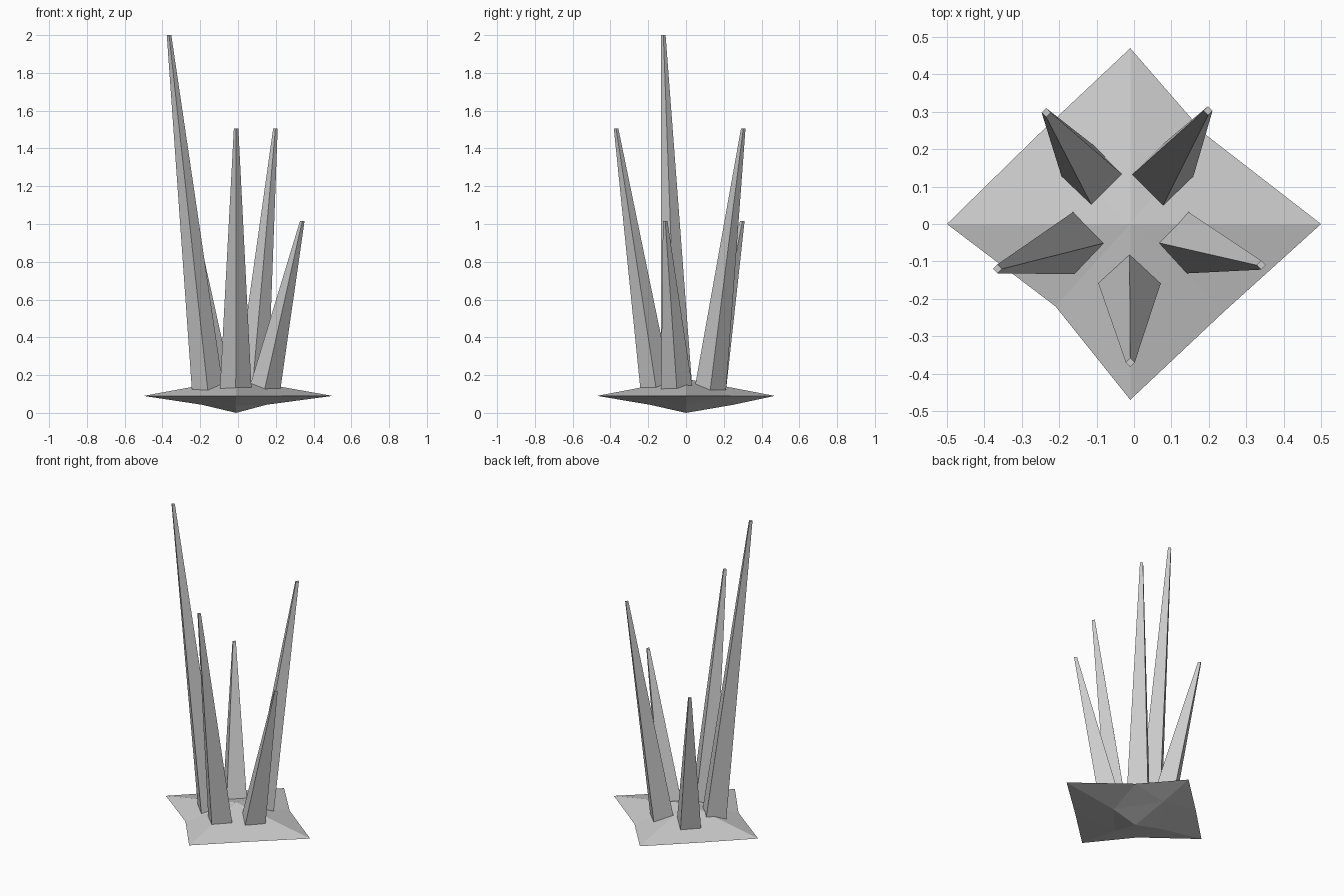
import bpy
from math import cos, sin, pi

if "Cube" in bpy.data.objects:
    bpy.data.objects.remove(bpy.data.objects["Cube"])


def mesh_object(name, verts, faces):
    mesh = bpy.data.meshes.new(name)
    mesh.from_pydata(verts, [], faces)
    mesh.update()
    obj = bpy.data.objects.new(name, mesh)
    bpy.context.collection.objects.link(obj)
    return obj


# Base: flattened eight-sided rock with two dented rim edges
CX = -0.01
rim = [(0.5, 0), (0.19, 0.24), (CX, 0.47), (-0.26, 0.235),
       (-0.5, 0), (-0.21, -0.22), (CX, -0.47), (0.24, -0.235)]
under = [(0.15, 0), (CX, 0.25), (-0.19, 0), (CX, -0.19)]
verts = [(x, y, 0.09) for x, y in rim]
verts += [(x, y, 0.043) for x, y in under]
verts += [(CX, 0, 0.18), (CX, 0, 0)]
TOP, BOTTOM = 12, 13
faces = [(i, (i + 1) % 8, TOP) for i in range(8)]
for q in range(4):
    a, mid, b = 2 * q, 2 * q + 1, (2 * q + 2) % 8
    ua, ub = 8 + q, 8 + (q + 1) % 4
    faces += [(mid, a, ua), (b, mid, ub), (mid, ua, ub), (ub, ua, BOTTOM)]
mesh_object("base_rock", verts, faces)


# Spikes: leaning four-sided tapers rooted in the base
def spike(name, root, tip, r_root=0.084, r_tip=0.012):
    verts = []
    for (x, y, z), r in ((root, r_root), (tip, r_tip)):
        verts += [(x + r * cos(k * pi / 2), y + r * sin(k * pi / 2), z)
                  for k in range(4)]
    faces = [(3, 2, 1, 0), (4, 5, 6, 7)]
    faces += [(k, (k + 1) % 4, 4 + (k + 1) % 4, 4 + k) for k in range(4)]
    mesh_object(name, verts, faces)


for name, root, tip in (
        ("spike_left", (-0.16, -0.05), (-0.365, -0.12, 2.0)),
        ("spike_front", (-0.012, -0.157), (-0.01, -0.37, 1.505)),
        ("spike_right", (0.14, -0.048), (0.34, -0.11, 1.015)),
        ("spike_back_right", (0.075, 0.128), (0.198, 0.303, 1.505)),
        ("spike_back_left", (-0.11, 0.128), (-0.235, 0.298, 1.015))):
    spike(name, (*root, 0.12), tip)
